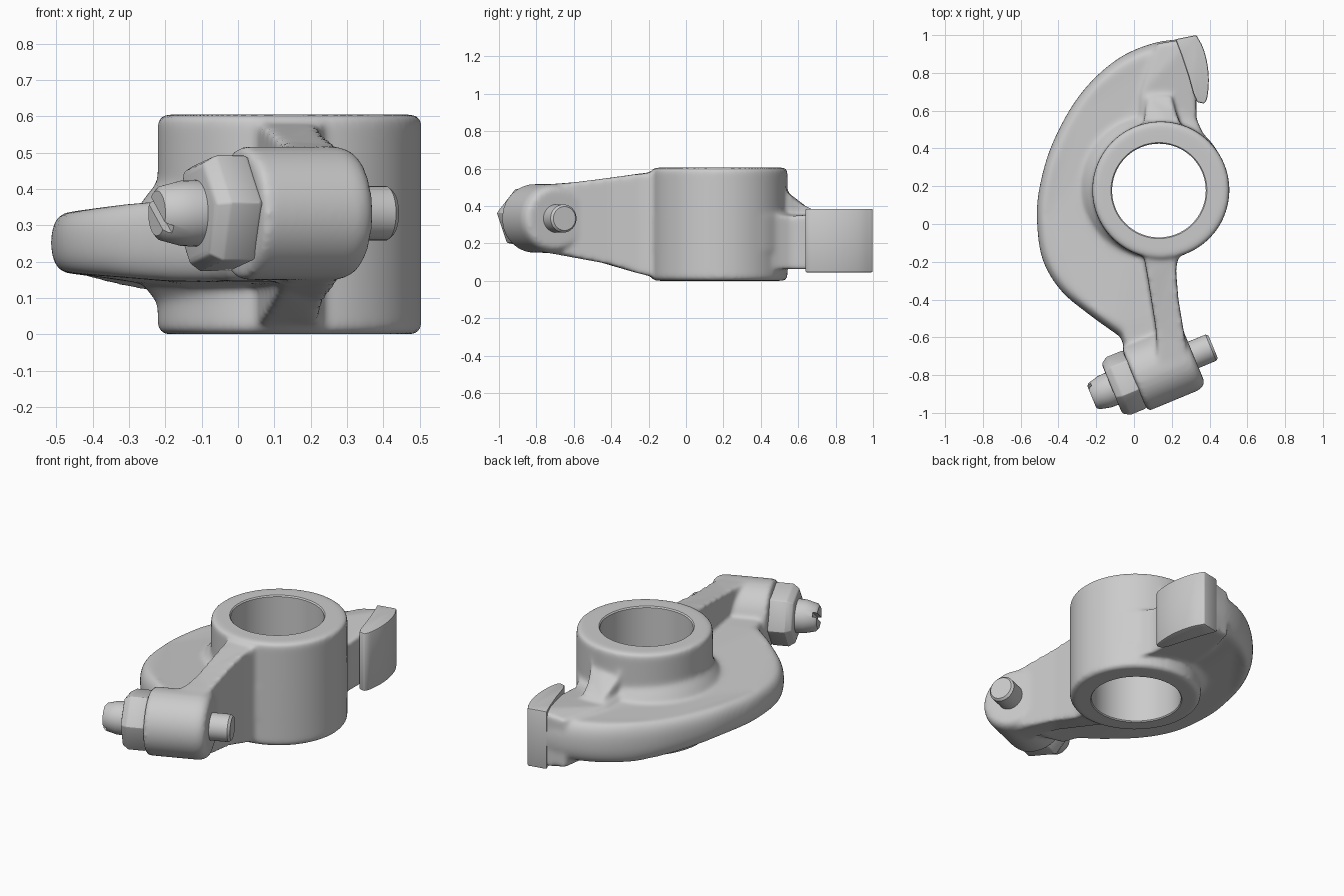
import bpy, bmesh, math
from mathutils import Matrix, Vector

if "Cube" in bpy.data.objects:
    bpy.data.objects.remove(bpy.data.objects["Cube"])


def lathe(bm, profile, segs=64, mat=Matrix(), phase=0.0):
    """Closed solid of revolution about local z from (radius, z) points."""
    rings = []
    for r, z in profile:
        rings.append([bm.verts.new(mat @ Vector((r * math.cos(a), r * math.sin(a), z)))
                      for a in (phase + 2 * math.pi * i / segs for i in range(segs))])
    skin(bm, rings)


def prism(bm, pts, rings=((1, -1), (1, 1)), centre=(0, 0)):
    """Vertical prism from (x, y, z_low, z_high) points; rings are (scale, level)."""
    cx, cy = centre
    skin(bm, [[bm.verts.new((cx + (x - cx) * k, cy + (y - cy) * k,
                             (lo + hi) / 2 + t * (hi - lo) / 2))
               for x, y, lo, hi in pts] for k, t in rings])


def skin(bm, rings):
    n = len(rings[0])
    for a, b in zip(rings, rings[1:]):
        for i in range(n):
            j = (i + 1) % n
            bm.faces.new((a[i], a[j], b[j], b[i]))
    bm.faces.new(rings[0][::-1])
    bm.faces.new(rings[-1])


def spline(p, steps=6):
    """Catmull-Rom curve through 2D points."""
    p = [Vector(q) for q in p]
    p = [2 * p[0] - p[1]] + p + [2 * p[-1] - p[-2]]
    out = []
    for a, b, c, d in zip(p, p[1:], p[2:], p[3:]):
        for i in range(steps):
            t = i / steps
            out.append((2 * b + (c - a) * t + (2 * a - 5 * b + 4 * c - d) * t * t
                        + (3 * b - a - 3 * c + d) * t ** 3) / 2)
    return [(v.x, v.y) for v in out + [p[-2]]]


def make(name, bm):
    bmesh.ops.recalc_face_normals(bm, faces=bm.faces)
    me = bpy.data.meshes.new(name)
    bm.to_mesh(me)
    bm.free()
    ob = bpy.data.objects.new(name, me)
    bpy.context.collection.objects.link(ob)
    return ob


def activate(ob):
    bpy.ops.object.select_all(action='DESELECT')
    ob.select_set(True)
    bpy.context.view_layer.objects.active = ob


def cut(ob, cutter):
    mod = ob.modifiers.new("cut", 'BOOLEAN')
    mod.operation, mod.solver, mod.object = 'DIFFERENCE', 'EXACT', cutter


def finish(ob, angle=35):
    activate(ob)
    for m in list(ob.modifiers):
        bpy.ops.object.modifier_apply(modifier=m.name)
    bpy.ops.object.shade_smooth_by_angle(angle=math.radians(angle))


def web_point(x, y):
    """Web thins towards the outside and sinks a little towards the pad."""
    out = max(0, -x - .2) / .3
    sink = min(1, max(0, y - .3) / .5)
    return x, y, .145 + .022 * out - .04 * sink, .376 - .038 * out - .035 * sink


# Axis of the adjusting screw, tilted in plan
axis = Vector((0.924, 0.383, 0))
screw_mat = Matrix.Translation((0.148, -0.762, 0.333)) @ axis.to_track_quat('Z', 'Y').to_matrix().to_4x4()

# Cast body: all overlapping solids are fused by a voxel remesh and softened
bm = bmesh.new()
# pivot boss
lathe(bm, [(.343, 0), (.358, .005), (.363, .02), (.363, .585), (.358, .6), (.343, .605)],
      96, Matrix.Translation((.142, .18, 0)))
# small flare where the boss meets the web
lathe(bm, [(.335, .09), (.355, .115), (.385, .155), (.385, .35), (.36, .385), (.335, .415)],
      64, Matrix.Translation((.11, .19, 0)))
# crescent web with rounded rim
arc = spline([(.30, .985), (.1, .957), (-.1, .865), (-.29, .68), (-.435, .42), (-.505, .17), (-.512, -.02),
              (-.48, -.2), (-.385, -.355), (-.24, -.478), (-.07, -.6)])
web = [web_point(x, y) for x, y in arc + [(-.04, -.69), (.1, -.72), (.2, -.5), (.25, .2), (.27, .7)]]
angles = [math.radians(-84 + 14 * i) for i in range(13)]
prism(bm, web, [(1 - .075 * (1 - math.cos(a)), math.copysign(abs(math.sin(a)) ** .85, a))
                for a in angles], (.1, .15))
# rib from the boss to the screw end
prism(bm, [(.04, -.1, .0, .59), (.25, -.1, .0, .59), (.222, -.24, .035, .575), (.235, -.4, .085, .552),
           (.275, -.64, .14, .522), (.25, -.75, .15, .515), (.13, -.75, .15, .515),
           (.115, -.55, .125, .53), (.075, -.3, .055, .567)])
# screw end barrel
lathe(bm, [(.168, -.158), (.184, -.148), (.184, .13), (.176, .16), (.155, .18)], 64, screw_mat)
# neck between boss and pad, deep enough to back the pad
prism(bm, [(.02, .4, .11, .38), (.42, .38, .06, .36), (.355, .5, .06, .35), (.33, .56, .06, .345),
           (.33, .66, .06, .345), (.33, .9, .05, .382), (.31, .985, .05, .382),
           (.12, .955, .07, .35), (.04, .7, .1, .36)])
# sloped shoulder above the neck
prism(bm, [(.04, .42, .2, .57), (.26, .42, .2, .57), (.245, .53, .2, .53), (.235, .56, .2, .46),
           (.22, .6, .2, .42), (.2, .68, .2, .385), (.07, .68, .2, .37),
           (.06, .6, .2, .41), (.055, .56, .2, .45), (.05, .53, .2, .52)])
body = make("rocker_body", bm)
rm = body.modifiers.new("fuse", 'REMESH')
rm.mode, rm.voxel_size = 'VOXEL', 0.0105
sm = body.modifiers.new("soften", 'SMOOTH')
sm.factor, sm.iterations = 0.5, 18

# Bore through the boss
bm = bmesh.new()
lathe(bm, [(.262, -.01), (.248, .006), (.248, .598), (.262, .614)], 96, Matrix.Translation((.132, .177, 0)))
bore = make("bore_cutter", bm)
bore.hide_render = True
cut(body, bore)
finish(body)

# Contact pad with curved face
bm = bmesh.new()
face = spline([(.33, 1.0), (.365, .935), (.388, .85), (.396, .76), (.388, .67), (.372, .637)], 4)
prism(bm, [(x, y, .045, .385) for x, y in
           face + [(.335, .645), (.315, .69), (.29, .78), (.25, .9), (.22, .978)]])
pad = make("contact_pad", bm)
bv = pad.modifiers.new("edge", 'BEVEL')
bv.width, bv.segments, bv.limit_method = .008, 2, 'ANGLE'
finish(pad)

# Lock nut
bm = bmesh.new()
lathe(bm, [(.13, -.287), (.148, -.283), (.17, -.25), (.17, -.165), (.162, -.15)], 6, screw_mat,
      math.radians(50))
nut = make("lock_nut", bm)
bv = nut.modifiers.new("edge", 'BEVEL')
bv.width, bv.segments = .006, 2
finish(nut, 25)

# Adjusting screw: slotted tip on the left, plain pin on the right
bm = bmesh.new()
lathe(bm, [(.062, -.402), (.075, -.39), (.09, -.33), (.092, -.28), (.076, -.14),
           (.075, .28), (.064, .293)], 32, screw_mat)
screw = make("adjusting_screw", bm)
bm = bmesh.new()
bmesh.ops.create_cube(bm, size=1, matrix=screw_mat @ Matrix.Translation((0, 0, -.41))
                      @ Matrix.Rotation(math.radians(35), 4, 'Z') @ Matrix.Diagonal((.3, .025, .06, 1)))
slot = make("slot_cutter", bm)
slot.hide_render = True
cut(screw, slot)
finish(screw)

# Cutters are no longer needed
for c in (bore, slot):
    bpy.data.objects.remove(c)
